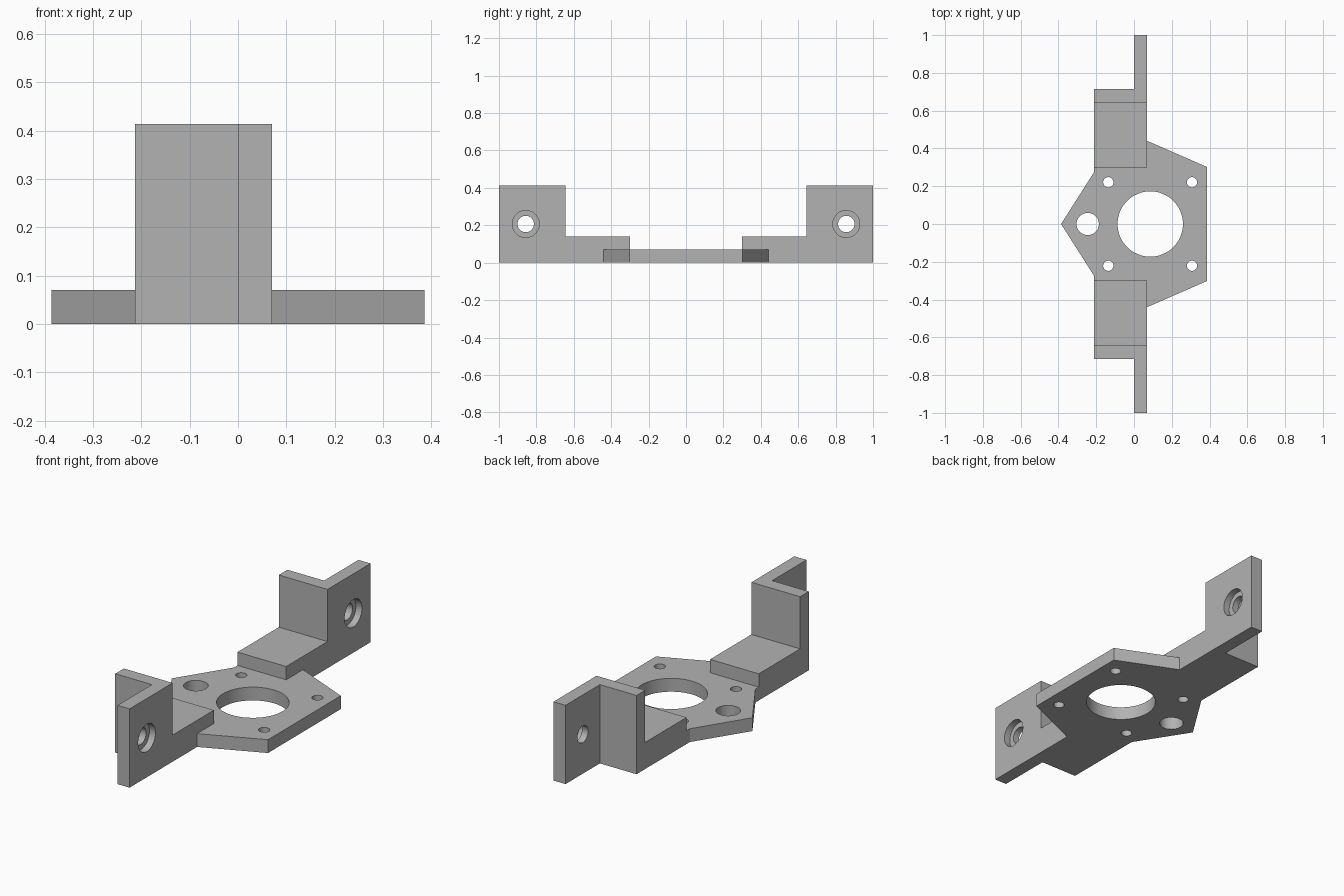
import bpy, bmesh, math
from mathutils import Matrix, Vector

if "Cube" in bpy.data.objects:
    bpy.data.objects.remove(bpy.data.objects["Cube"], do_unlink=True)

grey = bpy.data.materials.new("matte_grey")
grey.use_nodes = True
grey.diffuse_color = (0.45, 0.45, 0.45, 1)
grey.node_tree.nodes["Principled BSDF"].inputs["Base Color"].default_value = (0.45, 0.45, 0.45, 1)


def add_object(name, bm):
    bmesh.ops.recalc_face_normals(bm, faces=bm.faces)
    mesh = bpy.data.meshes.new(name)
    bm.to_mesh(mesh)
    bm.free()
    mesh.materials.append(grey)
    obj = bpy.data.objects.new(name, mesh)
    bpy.context.collection.objects.link(obj)
    return obj


def extrude_plan(name, outline, height):
    bm = bmesh.new()
    face = bm.faces.new([bm.verts.new((x, y, 0)) for x, y in outline])
    grown = bmesh.ops.extrude_face_region(bm, geom=[face])["geom"]
    bmesh.ops.translate(bm, vec=(0, 0, height),
                        verts=[v for v in grown if isinstance(v, bmesh.types.BMVert)])
    return add_object(name, bm)


def drill(target, centre, radius, depth, axis="Z"):
    """Cut a round hole, then remove the cutter."""
    bm = bmesh.new()
    turn = Matrix.Rotation(math.pi / 2, 4, "Y") if axis == "X" else Matrix()
    bmesh.ops.create_cone(bm, cap_ends=True, segments=64, radius1=radius, radius2=radius,
                          depth=depth, matrix=Matrix.Translation(Vector(centre)) @ turn)
    cutter = add_object("hole_cutter", bm)
    cutter.hide_render = True
    mod = target.modifiers.new("hole", "BOOLEAN")
    mod.operation, mod.solver, mod.object = "DIFFERENCE", "EXACT", cutter
    bpy.context.view_layer.objects.active = target
    bpy.ops.object.modifier_apply(modifier=mod.name)
    bpy.data.objects.remove(cutter, do_unlink=True)


def smooth(obj):
    bpy.ops.object.select_all(action="DESELECT")
    obj.select_set(True)
    bpy.context.view_layer.objects.active = obj
    bpy.ops.object.shade_smooth_by_angle(angle=math.radians(30))


BACK, FRONT, THICK = -0.213, 0.07, 0.07   # x limits of the brackets, sheet thickness
INNER, WALL, OUTER = 0.3, 0.643, 0.715    # y of step start, wall inside, wall outside
TALL = 0.414

# Motor plate: half outline mirrored across y = 0
half = [(0.386, 0.302), (FRONT, 0.44), (FRONT, INNER), (BACK, INNER), (BACK, 0.272)]
outline = half + [(-0.386, 0)] + [(x, -y) for x, y in reversed(half)]
plate = extrude_plan("motor_plate", outline, THICK)
drill(plate, (0.086, 0, 0), 0.173, 1)
drill(plate, (-0.245, 0, 0), 0.059, 1)
for x in (-0.136, 0.307):
    for y in (-0.221, 0.221):
        drill(plate, (x, y, 0), 0.027, 1)
smooth(plate)

# Step and upright bracket at each end
for side, label in ((1, "back"), (-1, "front")):
    step = [(BACK, INNER), (FRONT, INNER), (FRONT, WALL), (BACK, WALL)]
    extrude_plan(label + "_step", [(x, y * side) for x, y in step], 2 * THICK)

    angle = [(BACK, WALL), (FRONT, WALL), (FRONT, 1), (0, 1), (0, OUTER), (BACK, OUTER)]
    bracket = extrude_plan(label + "_bracket", [(x, y * side) for x, y in angle], TALL)
    # Through hole with a counterbore on the outer face
    drill(bracket, (FRONT / 2, 0.857 * side, TALL / 2), 0.044, 0.2, "X")
    drill(bracket, (FRONT, 0.857 * side, TALL / 2), 0.072, THICK, "X")
    smooth(bracket)
